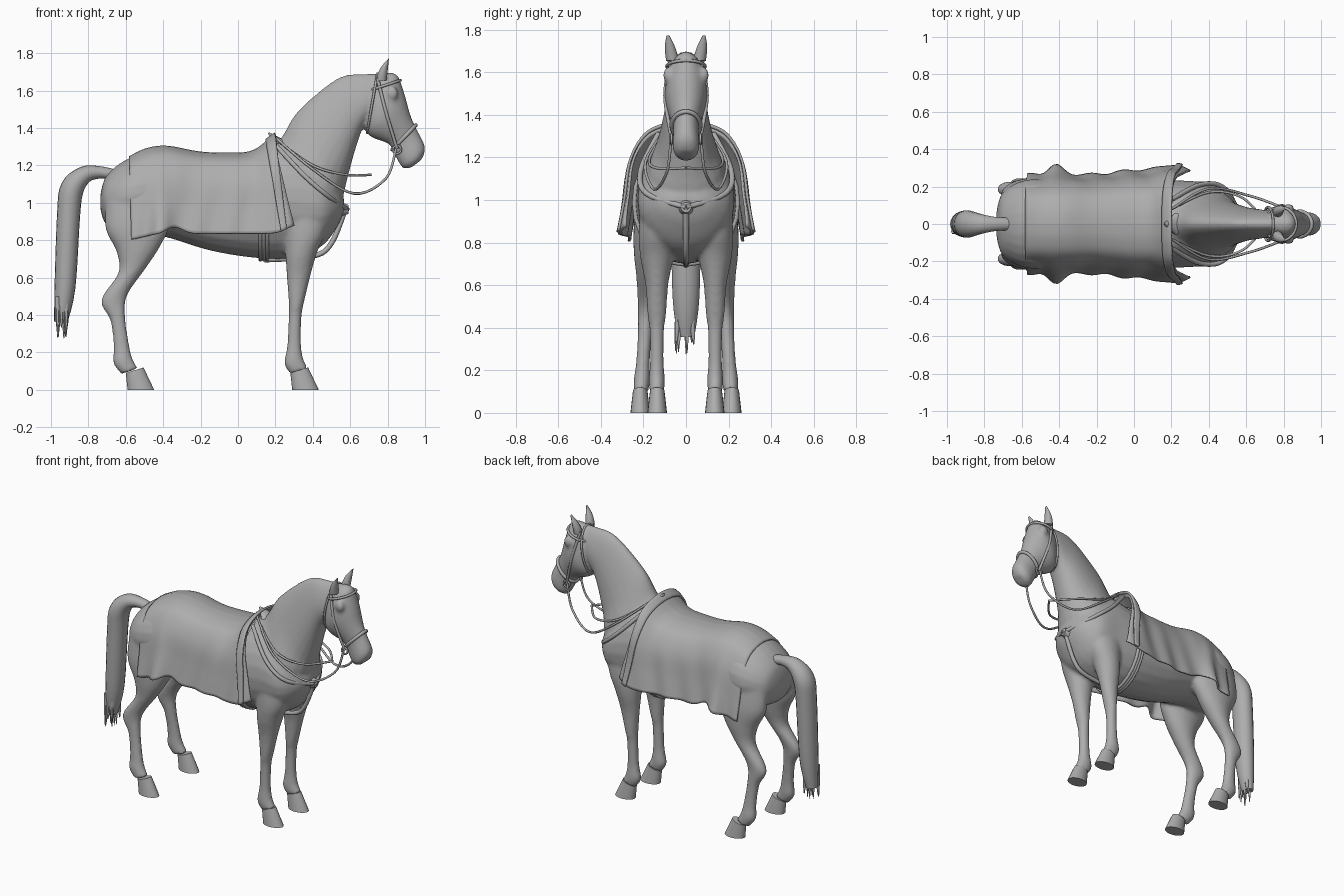
import bpy, bmesh, math, random
from mathutils import Vector

if "Cube" in bpy.data.objects:
    bpy.data.objects.remove(bpy.data.objects["Cube"])

random.seed(4)
grey = bpy.data.materials.new("soft_grey")
grey.diffuse_color = (0.42, 0.42, 0.42, 1)
grey.use_nodes = True
grey.node_tree.nodes["Principled BSDF"].inputs["Base Color"].default_value = grey.diffuse_color


def catmull(rows, n):
    """Smoothly resample rows of numbers, n steps per span."""
    rows = [Vector(r) for r in rows]
    out = []
    for i in range(len(rows) - 1):
        a, b, c, d = rows[max(i - 1, 0)], rows[i], rows[i + 1], rows[min(i + 2, len(rows) - 1)]
        for k in range(n):
            t = k / n
            out.append(0.5 * (2 * b + (c - a) * t + (2 * a - 5 * b + 4 * c - d) * t * t
                              + (3 * b - a - 3 * c + d) * t ** 3))
    return out + [rows[-1]]


def bump(x, centre, width):
    return math.exp(-((x - centre) / width) ** 2)


def smooth(ob):
    bpy.ops.object.select_all(action='DESELECT')
    ob.select_set(True)
    bpy.context.view_layer.objects.active = ob
    bpy.ops.object.shade_smooth_by_angle(angle=math.radians(60))


def finish(name, bm):
    bmesh.ops.recalc_face_normals(bm, faces=bm.faces)
    me = bpy.data.meshes.new(name)
    bm.to_mesh(me)
    bm.free()
    me.materials.append(grey)
    ob = bpy.data.objects.new(name, me)
    bpy.context.collection.objects.link(ob)
    smooth(ob)
    return ob


def oval(row, egg=0.0, side=1, sides=24):
    """Oval from two opposite points (x z, x z), a half width and a y centre."""
    xa, za, xb, zb, w, y = (tuple(row) + (0,))[:6]
    pts = []
    for k in range(sides):
        c, s = math.cos(math.tau * k / sides), math.sin(math.tau * k / sides)
        f = (1 + c) / 2
        pts.append((xb + (xa - xb) * f, side * (y + w * s * (1 - egg * c)), zb + (za - zb) * f))
    return pts


def loft(name, rows, egg=0.0, side=1, sides=24, n=5):
    bm = bmesh.new()
    rings = [[bm.verts.new(p) for p in oval(r, egg, side, sides)] for r in catmull(rows, n)]
    for p, q in zip(rings, rings[1:]):
        for k in range(sides):
            bm.faces.new((p[k], p[k - 1], q[k - 1], q[k]))
    bm.faces.new(rings[0])
    bm.faces.new(rings[-1])
    return finish(name, bm)


def strap(name, pts, radius, closed=False):
    """Round cord through a smooth path."""
    cu = bpy.data.curves.new(name, 'CURVE')
    cu.dimensions = '3D'
    cu.bevel_depth, cu.bevel_resolution, cu.use_fill_caps = radius, 2, True
    path = pts if closed else catmull(pts, 6)
    sp = cu.splines.new('POLY')
    sp.points.add(len(path) - 1)
    for p, v in zip(sp.points, path):
        p.co = (*v, 1)
    sp.use_cyclic_u = closed
    cu.materials.append(grey)
    bpy.context.collection.objects.link(bpy.data.objects.new(name, cu))


# Torso: x, top, bottom, half width
barrel = [(-.735, 1.05, .96, .07), (-.7, 1.15, .88, .17), (-.58, 1.24, .83, .235), (-.4, 1.285, .82, .235),
          (-.15, 1.25, .745, .23), (.1, 1.275, .705, .238), (.3, 1.31, .705, .23), (.45, 1.2, .77, .217),
          (.535, 1.09, .88, .14), (.567, 1.02, .96, .06)]
torso = loft("torso", [(x, t, x, b, w) for x, t, b, w in barrel])
# Neck: crest point, throat point, half width
neck = loft("neck", [(.1, 1.27, .5, .9, .19), (.22, 1.335, .56, 1.03, .17), (.32, 1.49, .585, 1.13, .125),
                     (.53, 1.665, .635, 1.31, .088), (.68, 1.69, .68, 1.42, .075),
                     (.77, 1.69, .74, 1.45, .06)], egg=.3)
# Head: face point, jaw point, half width
head = loft("head", [(.76, 1.69, .66, 1.56, .05), (.845, 1.69, .665, 1.44, .085), (.885, 1.6, .7, 1.36, .1),
                     (.922, 1.47, .805, 1.315, .073), (.953, 1.4, .83, 1.27, .06), (1.0, 1.3, .88, 1.188, .062),
                     (.985, 1.235, .93, 1.19, .038)])
parts = [torso, neck, head]

# Legs: height, front edge, rear edge, half width
front_leg = [(1.0, .5, .2, .075), (.83, .47, .245, .085), (.72, .425, .254, .077), (.6, .39, .262, .054),
             (.46, .356, .272, .044), (.38, .341, .27, .034), (.24, .337, .262, .032), (.15, .348, .248, .038),
             (.095, .375, .28, .034)]
hind_leg = [(1.06, -.38, -.7, .07), (.88, -.36, -.71, .085), (.75, -.415, -.65, .077), (.635, -.49, -.64, .058),
            (.49, -.59, -.732, .041), (.38, -.604, -.682, .034), (.24, -.585, -.665, .032),
            (.155, -.567, -.667, .038), (.095, -.535, -.625, .034)]
for s, tag in ((1, "left"), (-1, "right")):
    for name, leg, hx, y0, slant in (("front", front_leg, .29, .137, 0), ("hind", hind_leg, -.59, .217, .065)):
        # Small tilt lets the pasterns lean into the hooves
        rows = [(f, z + .02, r, z - .01, w, y0 - slant * z) for z, f, r, w in leg]
        parts.append(loft(f"{name}_leg_{tag}", rows, side=s))
        hoof = [(hx + .085 + .057 * t, .12 * (1 - t), hx - .01 + .01 * t, .09 * (1 - t), .034 + .012 * t, y0 - .002)
                for t in (0, .35, .75, 1)]
        loft(f"{name}_hoof_{tag}", hoof, side=s, sides=20)
    # Brows and ears
    parts.append(loft(f"brow_{tag}", [(.825 + r, z, .825 - r, z, r * .7, .086)
                                      for z, r in ((1.625, .012), (1.585, .033), (1.545, .012))], side=s, sides=12))
    ear = [(.795 + .012 * t, 1.655 + .118 * t, .74 + .063 * t ** 2, 1.65 + .12 * t,
            .003 + .027 * math.cos(t * 1.5) ** .7, .063 + .022 * t) for t in (0, .3, .65, 1)]
    loft(f"ear_{tag}", ear, side=s, sides=12)

# Blend the anatomy into one skin
bpy.ops.object.select_all(action='DESELECT')
for p in parts:
    p.select_set(True)
bpy.context.view_layer.objects.active = torso
bpy.ops.object.join()
torso.name = "horse_body"
blend = torso.modifiers.new("blend", 'REMESH')
blend.mode, blend.voxel_size = 'VOXEL', .011
soften = torso.modifiers.new("soften", 'SMOOTH')
soften.factor, soften.iterations = .5, 6
for mod in ("blend", "soften"):
    bpy.ops.object.modifier_apply(modifier=mod)
smooth(torso)

# Tail: centre x, centre z, radius, laid square to its path
tail = catmull([(-.665, 1.15, .03), (-.74, 1.163, .033), (-.82, 1.15, .047), (-.885, 1.08, .063),
                (-.905, .95, .062), (-.925, .55, .056), (-.948, .36, .035)], 4)
rows = []
for i, (x, z, r) in enumerate(tail):
    a, b = tail[max(i - 1, 0)], tail[min(i + 1, len(tail) - 1)]
    d = Vector((b[0] - a[0], b[1] - a[1])).normalized()
    rows.append((x + d.y * r, z - d.x * r, x - d.y * r, z + d.x * r, r * 1.15))
loft("tail", rows, sides=18, n=1)
for i in range(12):
    x, y = random.uniform(-.975, -.91), random.uniform(-.045, .045)
    z = random.uniform(.26, .34)
    loft(f"tail_strand_{i}", [(x + r, h, x - r, h, r, y * k)
                              for r, h, k in ((.014, .5, 1), (.012, .4, 1.1), (.002, z, 1.3))], sides=6, n=2)


# Draped blanket: spine, hem and flare follow the back
def spine(x):
    return 1.262 + .038 * bump(x, -.4, .15) + .1 * bump(x, .22, .1) - .035 * bump(x, -.62, .08)


def hem(x):
    return .835 + .035 * bump(x, -.34, .06) - .03 * bump(x, -.58, .1) + .045 * bump(x, .32, .08)


def flare(x, g):
    return .262 + .05 * bump(x, -.42, .05) * g + .022 * bump(x, 0, .12) + .05 * bump(x, .2, .1)


ARC = catmull([(0, 0), (.3, .025), (.6, .12), (.82, .36), (.92, .7), (1, 1)], 5)


def drape(name, rear, front, off, nx):
    """Sheet over the back; rear and front are (x at the spine, slant to the hem)."""
    bm = bmesh.new()
    grid = []
    arc = [(-a[0], a[1]) for a in reversed(ARC[1:])] + [(a[0], a[1]) for a in ARC]
    for i in range(nx + 1):
        u, col = i / nx, []
        for f, g in arc:
            x0 = rear[0] + (front[0] - rear[0]) * u
            x = x0 + (rear[1] * (1 - u) + front[1] * u) * g
            w = flare(x, g) + off + .006 * g * math.sin(x * 38 + g * 4)
            top = spine(x0) + off
            col.append(bm.verts.new((x, w * f, top - (top - hem(x)) * g)))
        grid.append(col)
    for p, q in zip(grid, grid[1:]):
        for k in range(len(p) - 1):
            bm.faces.new((p[k], p[k + 1], q[k + 1], q[k]))
    mod = finish(name, bm).modifiers.new("thickness", 'SOLIDIFY')
    mod.thickness, mod.offset = .012, 0


drape("blanket", (-.58, .01), (.19, .11), 0, 48)
drape("blanket_front_band", (.15, .08), (.2, .06), .012, 4)
loft("withers_peak", [(.25, 1.335, .2, 1.31, .06), (.165, 1.378, .16, 1.37, .005)], sides=10)

# Girth and chest harness
for i in range(3):
    x = .12 + .018 * i
    strap(f"girth_{i}", oval((x, 1.28, x, .697, .243)), .011, True)
strap("chest_strap_center", [(.575, 0, .97), (.5, 0, .785), (.4, 0, .715), (.14, 0, .695)], .014)
loft("chest_boss", [(x, .965 + r, x, .965 - r, r) for x, r in ((.56, .036), (.59, .024))], sides=16)

# Bridle bands
strap("noseband", oval((.95, 1.415, .825, 1.285, .067)), .011, True)
strap("browband", oval((.868, 1.655, .7, 1.6, .09)), .008, True)
strap("throat_strap", oval((.745, 1.69, .69, 1.375, .09)), .007, True)

# Straps and reins mirrored on both sides
for s, tag in ((1, "left"), (-1, "right")):
    for name, radius, pts in (
            ("chest_strap", .013, [(.2, .13, 1.31), (.36, .212, 1.14), (.49, .185, 1.03), (.585, 0, .965)]),
            ("rein", .007, [(.845, .07, 1.29), (.79, .09, 1.13), (.62, .15, 1.05), (.4, .19, 1.18), (.2, .08, 1.35)]),
            ("neck_cord", .007, [(.2, .08, 1.34), (.4, .17, 1.2), (.58, .14, 1.15), (.71, 0, 1.15)]),
            ("cheek_strap", .009, [(.745, .07, 1.67), (.79, .098, 1.49), (.85, .067, 1.29)])):
        strap(f"{name}_{tag}", [(x, s * y, z) for x, y, z in pts], radius)
    strap(f"bit_ring_{tag}", [(.85 + .022 * math.cos(a * math.pi / 6), s * .068, 1.285 + .022 * math.sin(a * math.pi / 6))
                              for a in range(12)], .006, True)
